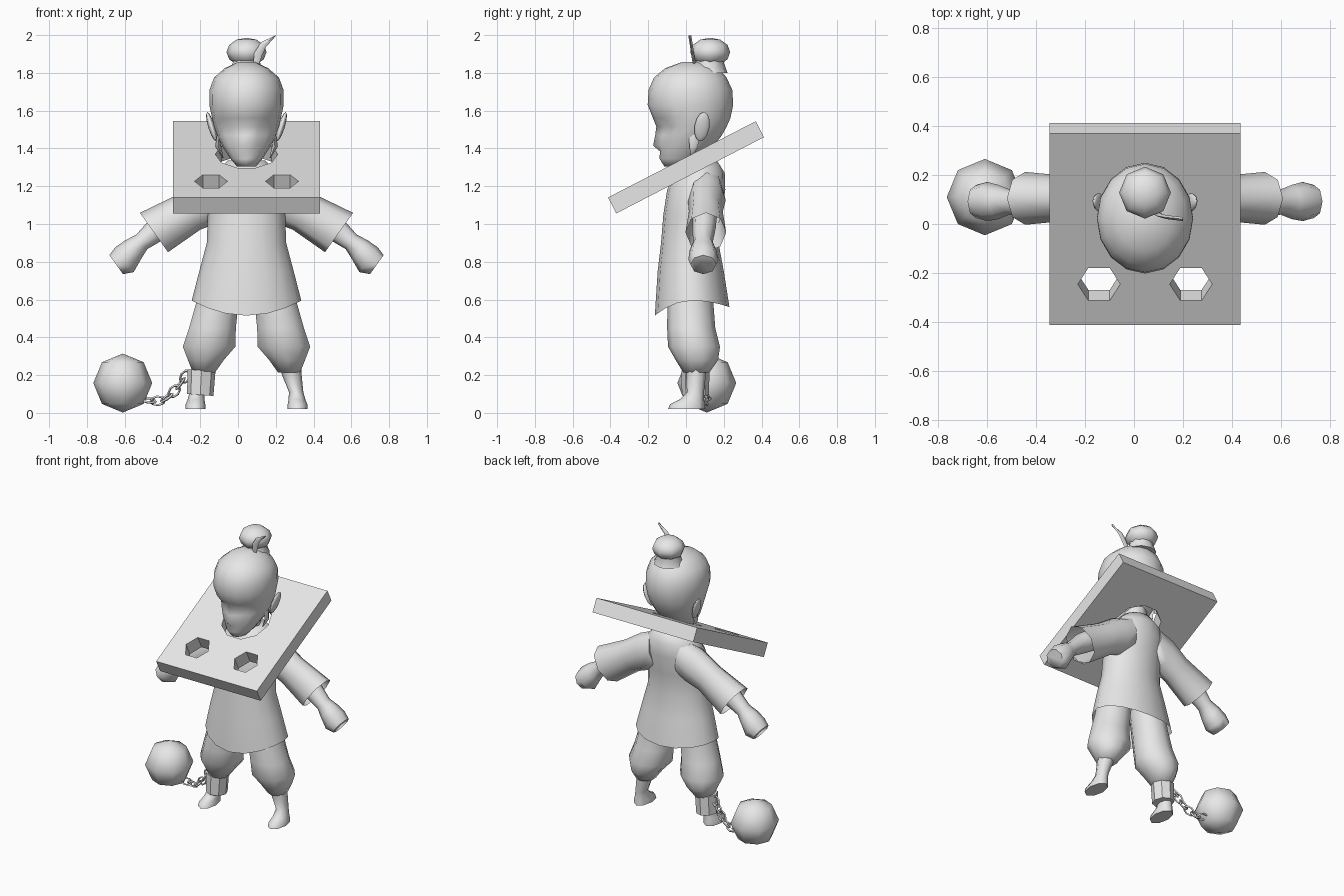
import bpy, bmesh, math
from mathutils import Vector, Matrix

if "Cube" in bpy.data.objects:
    bpy.data.objects.remove(bpy.data.objects["Cube"])

CX = 0.045  # the figure's centre line
grey = bpy.data.materials.new("plain_grey")
grey.diffuse_color = (0.8, 0.8, 0.8, 1)
grey.use_nodes = True
grey.node_tree.nodes["Principled BSDF"].inputs["Base Color"].default_value = grey.diffuse_color


def finish(ob, name, angle=75):
    ob.name = name
    ob.data.materials.clear()
    ob.data.materials.append(grey)
    bpy.ops.object.select_all(action='DESELECT')
    bpy.context.view_layer.objects.active = ob
    ob.select_set(True)
    if angle:
        bpy.ops.object.shade_smooth_by_angle(angle=math.radians(angle))
    return ob


def ring(c, rx, ry, n=8, tilt=0.0):
    """Ellipse around c, turned about the y axis by tilt."""
    m = Matrix.Rotation(tilt, 3, 'Y')
    pts = []
    for i in range(n):
        a = 2 * math.pi * i / n - math.pi / 2
        pts.append(Vector(c) + m @ Vector((rx * math.cos(a), ry * math.sin(a), 0)))
    return pts


def slab(z, hw, yf, yb, n, x=0):
    """Level ring given by half width, front y and back y."""
    return ring((x, (yf + yb) / 2, z), hw, (yb - yf) / 2, n)


def loft(name, rings, caps=(True, True), side=1, angle=75):
    bm = bmesh.new()
    loops = [[bm.verts.new((CX + side * p.x, p.y, p.z)) for p in r] for r in rings]
    n = len(loops[0])
    for a, b in zip(loops, loops[1:]):
        for i in range(n):
            j = (i + 1) % n
            bm.faces.new((a[i], a[j], b[j], b[i]))
    if caps[0]:
        bm.faces.new(loops[0][::-1])
    if caps[1]:
        bm.faces.new(loops[-1])
    bmesh.ops.recalc_face_normals(bm, faces=bm.faces)
    me = bpy.data.meshes.new(name)
    bm.to_mesh(me)
    bm.free()
    ob = bpy.data.objects.new(name, me)
    bpy.context.collection.objects.link(ob)
    return finish(ob, name, angle)


def ball(name, loc, scale, seg, rings, rot=(0, 0, 0)):
    bpy.ops.mesh.primitive_uv_sphere_add(segments=seg, ring_count=rings, radius=1,
                                         location=loc, rotation=rot)
    ob = bpy.context.object
    ob.scale = scale
    return finish(ob, name, 75)


# Head: stacked rings with brow, eye sockets and nose shaped in the front columns
head_rows = [  # z, half width, front, back, nose push, socket depth
    (1.305, .05, -.115, .02, 0, 0), (1.345, .085, -.14, .08, 0, 0),
    (1.385, .11, -.138, .12, 0, 0), (1.415, .13, -.142, .15, .032, 0),
    (1.47, .155, -.145, .19, .018, .008), (1.515, .172, -.152, .215, .005, .022),
    (1.56, .182, -.175, .235, 0, 0), (1.63, .197, -.203, .25, 0, 0),
    (1.71, .196, -.198, .245, 0, 0), (1.775, .172, -.17, .215, 0, 0),
    (1.825, .115, -.11, .165, 0, 0), (1.858, .045, -.02, .10, 0, 0)]
rings = []
for z, hw, yf, yb, nose, socket in head_rows:
    r = slab(z, hw, yf, yb, 16)
    r[0].y -= nose
    for i in (1, 2, 15, 14):
        r[i].y += socket
    rings.append(r)
loft("head", rings)

# Topknot, its tie and a loose wisp
loft("topknot_tie", [ring((0, .12, 1.80), .1, .1, 10), ring((0, .125, 1.855), .075, .075, 10),
                     ring((0, .13, 1.89), .08, .08, 10)])
ball("topknot", (CX, .128, 1.91), (.106, .106, .076), 8, 6)
loft("hair_wisp", [ring((x, y, z), w, .008, 4, t) for x, y, z, w, t in
                   [(.05, .045, 1.84, .015, 0), (.062, .035, 1.90, .022, .3),
                    (.09, .028, 1.95, .018, .7), (.155, .02, 1.998, .002, 1.0)]])

# Neck
loft("neck", [ring((0, .08, 1.22), .1, .09), ring((0, .06, 1.32), .075, .075),
              ring((0, .06, 1.43), .08, .08)])

# Tunic with a hem that dips at front and back
tunic = [slab(z, hw, yf, yb, 16) for z, hw, yf, yb in [
    (.595, .29, -.165, .23), (.75, .25, -.15, .20), (.90, .21, -.132, .172),
    (1.05, .205, -.12, .185), (1.18, .215, -.10, .208), (1.27, .17, -.06, .205),
    (1.335, .10, -.01, .165)]]
for i, p in enumerate(tunic[0]):
    c = math.cos(2 * math.pi * i / 16)
    p.z -= .08 * c * c if c > 0 else .035 * c * c
loft("tunic", tunic, caps=(False, True))

for side, tag in ((1, "left"), (-1, "right")):
    # Wide open sleeve
    loft(tag + "_sleeve", [
        ring((.10, .11, 1.17), .12, .09, 8, -1.35), ring((.19, .11, 1.125), .125, .10, 8, -1.25),
        ring((.30, .105, 1.065), .11, .09, 8, -1.05), ring((.49, .105, .955), .128, .108, 8, -.95)],
        caps=(True, False), side=side)
    # Forearm and closed hand
    loft(tag + "_arm_and_hand", [
        ring((.36, .10, 1.05), .07, .065, 8, -.95), ring((.47, .095, .975), .066, .062, 8, -.95),
        ring((.555, .09, .905), .048, .052, 8, -.9), ring((.60, .09, .862), .066, .07, 8, -.95),
        ring((.645, .092, .812), .082, .08, 8, -.95), ring((.69, .092, .785), .062, .068, 8, -.95)],
        side=side)
    # Baggy trouser leg
    loft(tag + "_trouser", [slab(z, w, f, b, 10, x) for z, w, f, b, x in [
        (.74, .115, -.09, .14, .125), (.58, .118, -.098, .145, .155), (.45, .13, -.10, .155, .18),
        (.35, .146, -.095, .18, .198), (.28, .10, -.055, .17, .215), (.215, .062, -.015, .125, .225)]],
        side=side)
    # Shin and pointed bare foot
    loft(tag + "_shin_and_foot", [slab(z, w, f, b, 8, x) for z, w, f, b, x in [
        (.30, .06, -.01, .11, .225), (.20, .052, 0, .105, .24), (.11, .038, .005, .095, .263),
        (.07, .045, -.035, .095, .267), (.045, .052, -.085, .10, .27), (.02, .054, -.095, .10, .27)]],
        side=side)
    # Ear and lock of hair below it
    ball(tag + "_ear", (CX + side * .185, .085, 1.515), (.018, .04, .082), 8, 6, (-.15, side * .3, 0))
    loft(tag + "_side_lock", [ring((.145, .045, 1.47), .012, .03, 4),
                              ring((.15, .04, 1.41), .016, .022, 4),
                              ring((.125, .03, 1.35), .003, .004, 4)], side=side)

# Neck board, tilted up at the back, with one neck hole and two wrist holes
tilt = Matrix.Translation((CX, 0, 1.30)) @ Matrix.Rotation(math.radians(27.3), 4, 'X')
bpy.ops.mesh.primitive_cube_add(size=1)
board = bpy.context.object
board.data.transform(Matrix.Diagonal((.78, .88, .095, 1)))
board.matrix_world = tilt
for x, v, r, n in ((0, .06, .165, 10), (-.188, -.253, .087, 6), (.188, -.253, .087, 6)):
    bpy.ops.mesh.primitive_cylinder_add(vertices=n, radius=r, depth=.3)
    cutter = bpy.context.object
    cutter.hide_render = True
    cutter.matrix_world = tilt @ Matrix.Translation((x, v, 0)) @ Matrix.Rotation(math.pi / 2, 4, 'Z')
    bpy.context.view_layer.update()
    mod = board.modifiers.new("hole", 'BOOLEAN')
    mod.operation, mod.object, mod.solver = 'DIFFERENCE', cutter, 'EXACT'
    bpy.context.view_layer.objects.active = board
    bpy.ops.object.modifier_apply(modifier=mod.name)
    bpy.data.objects.remove(cutter)
finish(board, "neck_board", None)

# Ankle shackle, chain and weight
loft("ankle_shackle", [ring((.245, .05, .095), .07, .072, 8, -.08),
                       ring((.238, .05, .225), .074, .074, 8, -.08)], side=-1, angle=30)
path = [Vector(p) for p in ((-.495, .11, .07), (-.45, .105, .062), (-.40, .10, .066),
                            (-.355, .09, .095), (-.32, .08, .135), (-.29, .07, .175), (-.265, .06, .21))]
for i, (a, b) in enumerate(zip(path, path[1:])):
    bpy.ops.mesh.primitive_torus_add(major_segments=8, minor_segments=4,
                                     major_radius=.03, minor_radius=.007)
    link = bpy.context.object
    link.data.transform(Matrix.Diagonal((1.2, .85, 1, 1)))
    turn = (b - a).to_track_quat('X', 'Z').to_matrix().to_4x4()
    roll = Matrix.Rotation(math.radians(25 + 90 * (i % 2)), 4, 'X')
    link.matrix_world = Matrix.Translation((a + b) / 2) @ turn @ roll
    finish(link, "chain_link", 30)
ball("iron_ball", (-.61, .11, .158), (.156, .156, .156), 8, 4)
